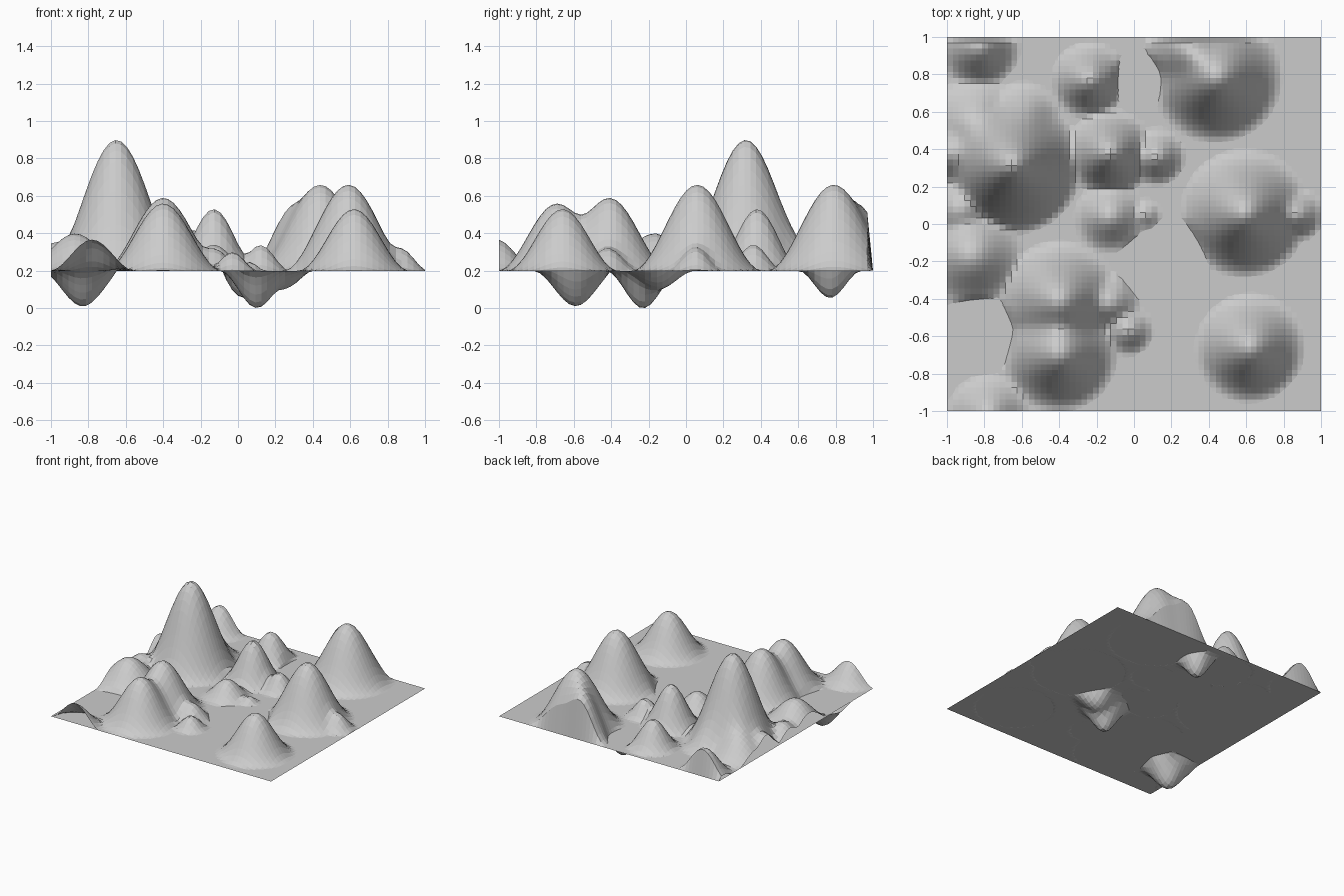
import bpy, bmesh, math

LEVEL = 0.2      # height of the flat sheet
N = 64           # terrain cells per side

# hills and pits: x, y, height, radius
HILLS = [
    (0.62, -0.66, 0.33, 0.30),                              # front right cone
    (0.59, 0.06, 0.46, 0.35), (0.87, 0.05, 0.12, 0.15),     # right hill and shoulder
    (0.44, 0.79, 0.46, 0.36), (0.29, 0.93, 0.32, 0.24),     # back hill and shoulder
    (-0.65, 0.32, 0.70, 0.38),                              # main peak
    (-0.85, 0.52, 0.18, 0.28), (-0.98, 0.38, 0.15, 0.2),
    (-0.93, 0.08, 0.12, 0.2), (-0.87, -0.17, 0.20, 0.29),
    (-0.60, 0.55, 0.17, 0.22),
    (-0.83, 0.95, 0.21, 0.23),                              # back left corner
    (-0.24, 0.77, 0.22, 0.21),
    (-0.13, 0.38, 0.33, 0.24), (0.12, 0.36, 0.14, 0.16),    # middle hill
    (-0.13, 0.04, 0.14, 0.20), (0.06, 0.05, 0.05, 0.09),
    (-0.40, -0.41, 0.39, 0.33), (-0.40, -0.69, 0.36, 0.32), # front twin hills
    (-0.13, -0.42, 0.12, 0.17), (-0.03, -0.57, 0.10, 0.14),
    (-0.78, -1.02, 0.17, 0.23),                             # front left corner
]
PITS = [
    (-0.83, -0.59, 0.19, 0.23),
    (0.10, -0.23, 0.20, 0.20), (0.23, -0.15, 0.10, 0.20),
    (0.03, 0.77, 0.145, 0.17),
]


def blend(items, x, y):
    """Smooth maximum of round cosine bumps."""
    total = 0.0
    for cx, cy, h, r in items:
        d = math.hypot(x - cx, y - cy) / r
        if d < 1:
            total += (h * (0.5 + 0.5 * math.cos(math.pi * d))) ** 2.5
    return total ** 0.4


def make_grid(name, cells, mat, height):
    bm = bmesh.new()
    bmesh.ops.create_grid(bm, x_segments=cells, y_segments=cells, size=1)
    for v in bm.verts:
        v.co.z = height(v.co.x, v.co.y)
    mesh = bpy.data.meshes.new(name)
    bm.to_mesh(mesh)
    bm.free()
    mesh.materials.append(mat)
    obj = bpy.data.objects.new(name, mesh)
    bpy.context.collection.objects.link(obj)
    return obj


def terrain_height(x, y):
    if y > 0.999:                     # back edge drops to the flat level
        return LEVEL
    z = blend(HILLS, x, y) - blend(PITS, x, y)
    return max(0.0, LEVEL - 0.001 + z)


grey = bpy.data.materials.new("plain grey")
grey.diffuse_color = (0.6, 0.6, 0.6, 1)

make_grid("terrain", N, grey, terrain_height)
make_grid("water_sheet", 1, grey, lambda x, y: LEVEL)
